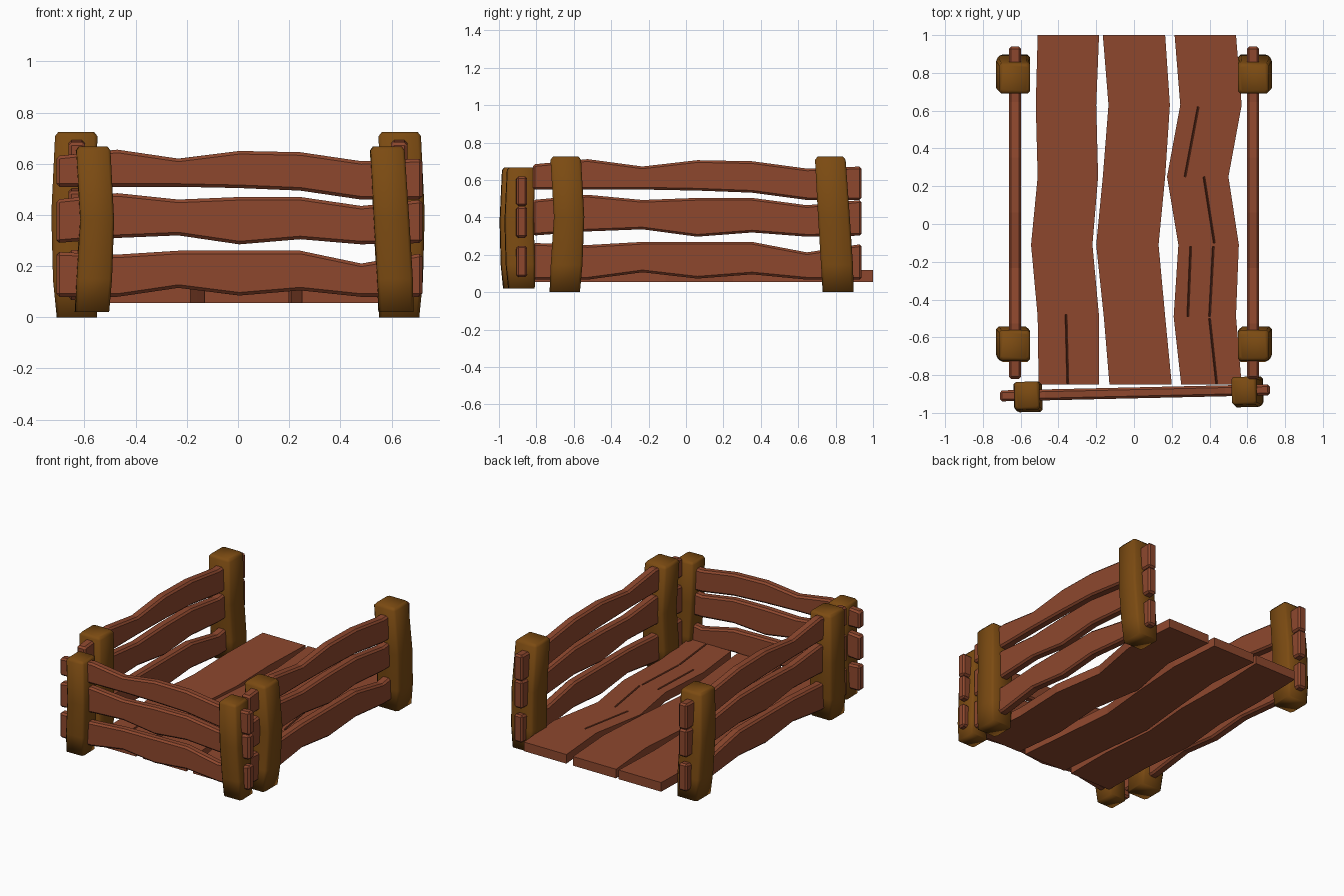
import bpy, bmesh, math
from mathutils import Matrix, Vector

cube = bpy.data.objects.get("Cube")
if cube:
    bpy.data.objects.remove(cube, do_unlink=True)


def material(name, rgb):
    m = bpy.data.materials.new(name)
    m.use_nodes = True
    color = (*rgb, 1)
    m.diffuse_color = color
    m.node_tree.nodes["Principled BSDF"].inputs["Base Color"].default_value = color
    return m


RED_WOOD = material("reddish plank wood", (0.27, 0.064, 0.027))
POST_WOOD = material("golden brown post wood", (0.2, 0.07, 0.006))


def loft(name, rings, mat, matrix=Matrix(), smooth=False, bevel=0):
    """Skin a row of matching rings, cap both ends."""
    bm = bmesh.new()
    loops = [[bm.verts.new(matrix @ Vector(p)) for p in ring] for ring in rings]
    n = len(loops[0])
    for a, b in zip(loops, loops[1:]):
        for i in range(n):
            j = (i + 1) % n
            bm.faces.new((a[i], a[j], b[j], b[i]))
    bm.faces.new(loops[0])
    bm.faces.new(loops[-1])
    bmesh.ops.recalc_face_normals(bm, faces=bm.faces[:])
    for f in bm.faces:
        f.smooth = smooth
    me = bpy.data.meshes.new(name)
    bm.to_mesh(me)
    bm.free()
    me.materials.append(mat)
    ob = bpy.data.objects.new(name, me)
    bpy.context.collection.objects.link(ob)
    if bevel:
        mod = ob.modifiers.new("worn edges", "BEVEL")
        mod.width = bevel
        mod.segments = 1
        mod.limit_method = "ANGLE"
        mod.angle_limit = math.radians(50)
    return ob


# Fence rails: top and bottom heights at even stations along the length
RAILS = {
    "lower": ((.235, .225, .24, .24, .24, .19, .23), (.06, .06, .095, .065, .085, .06, .06)),
    "middle": ((.44, .465, .44, .45, .45, .415, .44), (.27, .29, .3, .265, .285, .265, .27)),
    "upper": ((.61, .635, .60, .63, .625, .59, .60), (.49, .49, .49, .485, .475, .44, .44)),
}

# Fence posts: height, left edge, right edge, outward shift, half depth
POSTS = {
    "first": ((0, -.637, -.505, 0, .07), (.13, -.632, -.494, .006, .077),
              (.36, -.618, -.486, .012, .077), (.632, -.633, -.5, .002, .074),
              (.647, -.622, -.511, .002, .062)),
    "second": ((0, .55, .685, 0, .07), (.13, .543, .682, .006, .077),
               (.36, .53, .668, .012, .077), (.632, .517, .65, .002, .074),
               (.647, .528, .639, .002, .062)),
}


def post_ring(z, left, right, shift, half):
    """Square section with cut corners."""
    c, w = (left + right) / 2, (right - left) / 2
    k = 0.84
    corners = [(1, k), (k, 1), (-k, 1), (-1, k), (-1, -k), (-k, -1), (k, -1), (1, -k)]
    return [(c + a * w, b * half - shift, z) for a, b in corners]


def fence(side, matrix):
    t = 0.029
    for name, (tops, bottoms) in RAILS.items():
        rings = []
        for i, (hi, lo) in enumerate(zip(tops, bottoms)):
            u = -0.71 + 1.43 * i / 6
            rings.append([(u, -t, lo), (u, t, lo), (u, t, hi), (u, -t, hi)])
        loft(f"{side}_{name}_rail", rings, RED_WOOD, matrix, bevel=0.012)
    for name, levels in POSTS.items():
        loft(f"{side}_{name}_post", [post_ring(*l) for l in levels],
             POST_WOOD, matrix, smooth=True)


# Front fence sits slightly crooked; the sides are larger turned copies
fence("front", Matrix.Translation((0, -.894, .02)) @ Matrix.Rotation(math.radians(1.3), 4, "Z"))
left = (Matrix.Translation((.63, .054, 0)) @ Matrix.Rotation(math.pi / 2, 4, "Z")
        @ Matrix.Diagonal((1.23, 1.12, 1.12, 1)))
fence("left", left)
fence("right", Matrix.Diagonal((-1, 1, 1, 1)) @ left)

# Floor planks: wavy left and right edges from front to back
STATIONS = (-.85, -.49, -.11, .25, .63, 1)
FLOOR = {
    "right": ((-.505, -.51, -.545, -.51, -.52, -.51), (-.185, -.185, -.22, -.19, -.2, -.185)),
    "middle": ((-.13, -.16, -.2, -.165, -.135, -.165), (.2, .165, .13, .165, .19, .165)),
    "left": ((.25, .21, .235, .175, .245, .215), (.57, .54, .555, .5, .57, .54)),
}
# Cracks in the boards: start and end on the floor
CRACKS = {
    "right": [((-.36, -.48), (-.35, -.87))],
    "middle": [],
    "left": [((.34, .62), (.27, .25)), ((.37, .25), (.425, -.1)),
             ((.42, -.12), (.4, -.49)), ((.3, -.12), (.285, -.49)), ((.4, -.5), (.44, -.87))],
}
LOW, HIGH = 0.055, 0.118


def cut_crack(plank, start, end):
    a, b = Vector((*start, 0)), Vector((*end, 0))
    side = (b - a).normalized().cross(Vector((0, 0, 1))) * 0.008
    deep, up = Vector((0, 0, HIGH - .02)), Vector((0, 0, HIGH + .01))
    rings = [(p + deep, p + side + up, p - side + up) for p in (a, b)]
    cutter = loft("crack_cutter", rings, RED_WOOD)
    cutter.hide_render = True
    mod = plank.modifiers.new("crack", "BOOLEAN")
    mod.operation = "DIFFERENCE"
    mod.solver = "EXACT"
    mod.object = cutter
    bpy.context.view_layer.objects.active = plank
    bpy.ops.object.modifier_apply(modifier=mod.name)
    bpy.data.objects.remove(cutter, do_unlink=True)


for name, (lefts, rights) in FLOOR.items():
    rings = [[(l, y, LOW), (r, y, LOW), (r, y, HIGH), (l, y, HIGH)]
             for y, l, r in zip(STATIONS, lefts, rights)]
    board = loft(f"{name}_floor_plank", rings, RED_WOOD)
    for start, end in CRACKS[name]:
        cut_crack(board, start, end)
